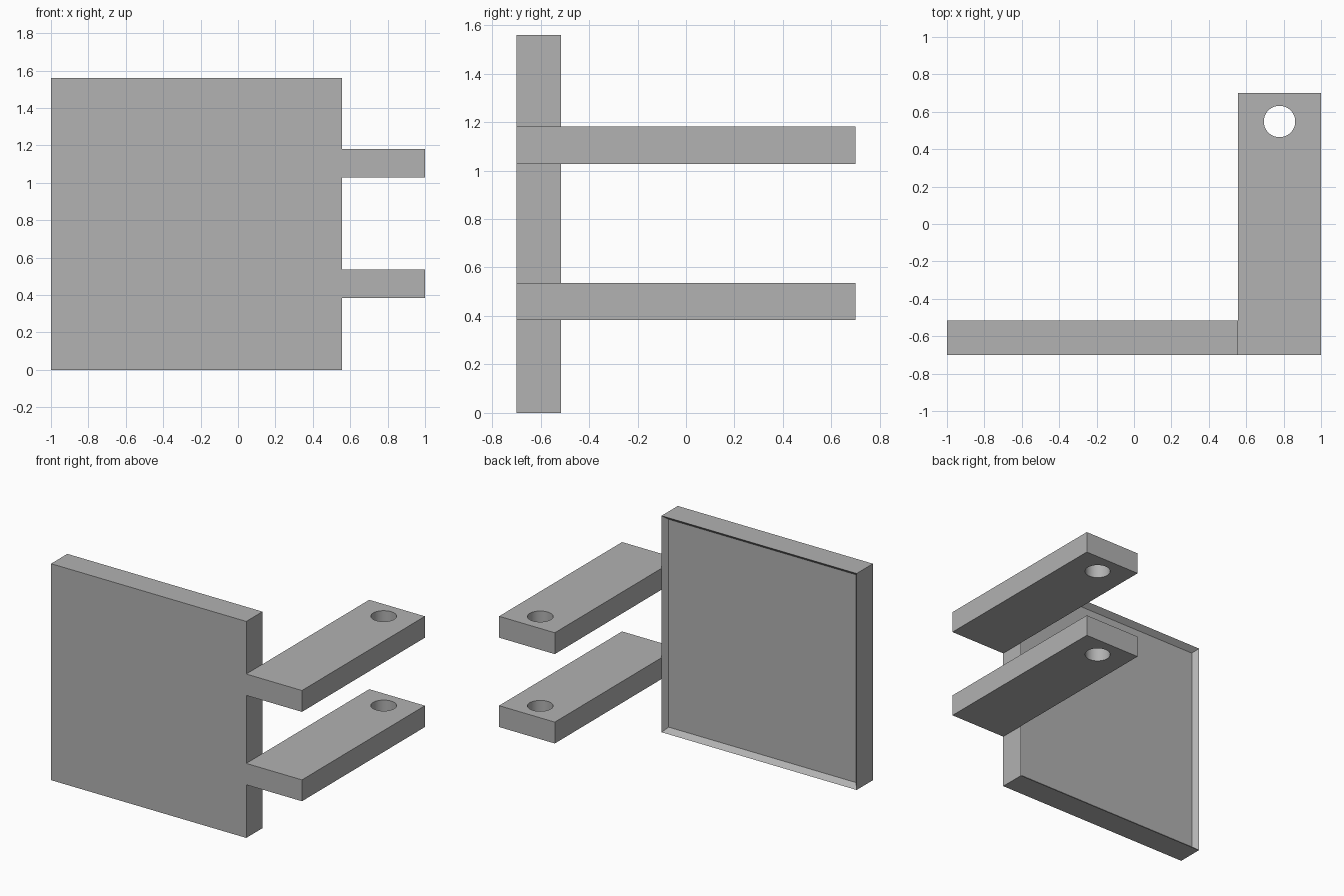
import bpy
import bmesh
from mathutils import Vector

default = bpy.data.objects.get("Cube")
if default:
    bpy.data.objects.remove(default, do_unlink=True)

# Single grey material
grey = bpy.data.materials.new("plain_grey")
grey.use_nodes = True
colour = (0.445, 0.445, 0.445, 1)
grey.diffuse_color = colour
grey.node_tree.nodes["Principled BSDF"].inputs["Base Color"].default_value = colour


def box(name, low, high):
    """Box between two opposite corners."""
    low, high = Vector(low), Vector(high)
    bpy.ops.mesh.primitive_cube_add(size=1, location=(low + high) / 2)
    obj = bpy.context.object
    obj.name = name
    obj.scale = high - low
    bpy.ops.object.transform_apply(location=False, rotation=False, scale=True)
    obj.data.materials.append(grey)
    return obj


FRONT, BACK = -0.7, 0.7
SEAM = 0.556

# Panel with a shallow tray let into its back face
panel = box("panel", (-1, FRONT, 0), (SEAM, -0.515, 1.56))
bm = bmesh.new()
bm.from_mesh(panel.data)
back = max(bm.faces, key=lambda f: f.calc_center_median().y)
bmesh.ops.inset_region(bm, faces=[back], thickness=0.044)
bmesh.ops.translate(bm, verts=back.verts, vec=(0, -0.037, 0))
bm.to_mesh(panel.data)
bm.free()


# Arms reaching backwards, each with a round pin hole
def arm(name, bottom):
    obj = box(name, (SEAM, FRONT, bottom), (1, BACK, bottom + 0.154))
    bpy.ops.mesh.primitive_cylinder_add(
        vertices=48, radius=0.084, depth=0.5, location=(0.778, 0.548, bottom + 0.077))
    cutter = bpy.context.object
    cutter.name = name + "_hole_cutter"
    cutter.hide_render = True
    hole = obj.modifiers.new("pin_hole", "BOOLEAN")
    hole.operation = "DIFFERENCE"
    hole.solver = "EXACT"
    hole.object = cutter
    bpy.ops.object.select_all(action="DESELECT")
    obj.select_set(True)
    bpy.context.view_layer.objects.active = obj
    bpy.ops.object.modifier_apply(modifier=hole.name)
    bpy.data.objects.remove(cutter, do_unlink=True)
    bpy.ops.object.shade_smooth_by_angle()


arm("lower_arm", 0.383)
arm("upper_arm", 1.027)
